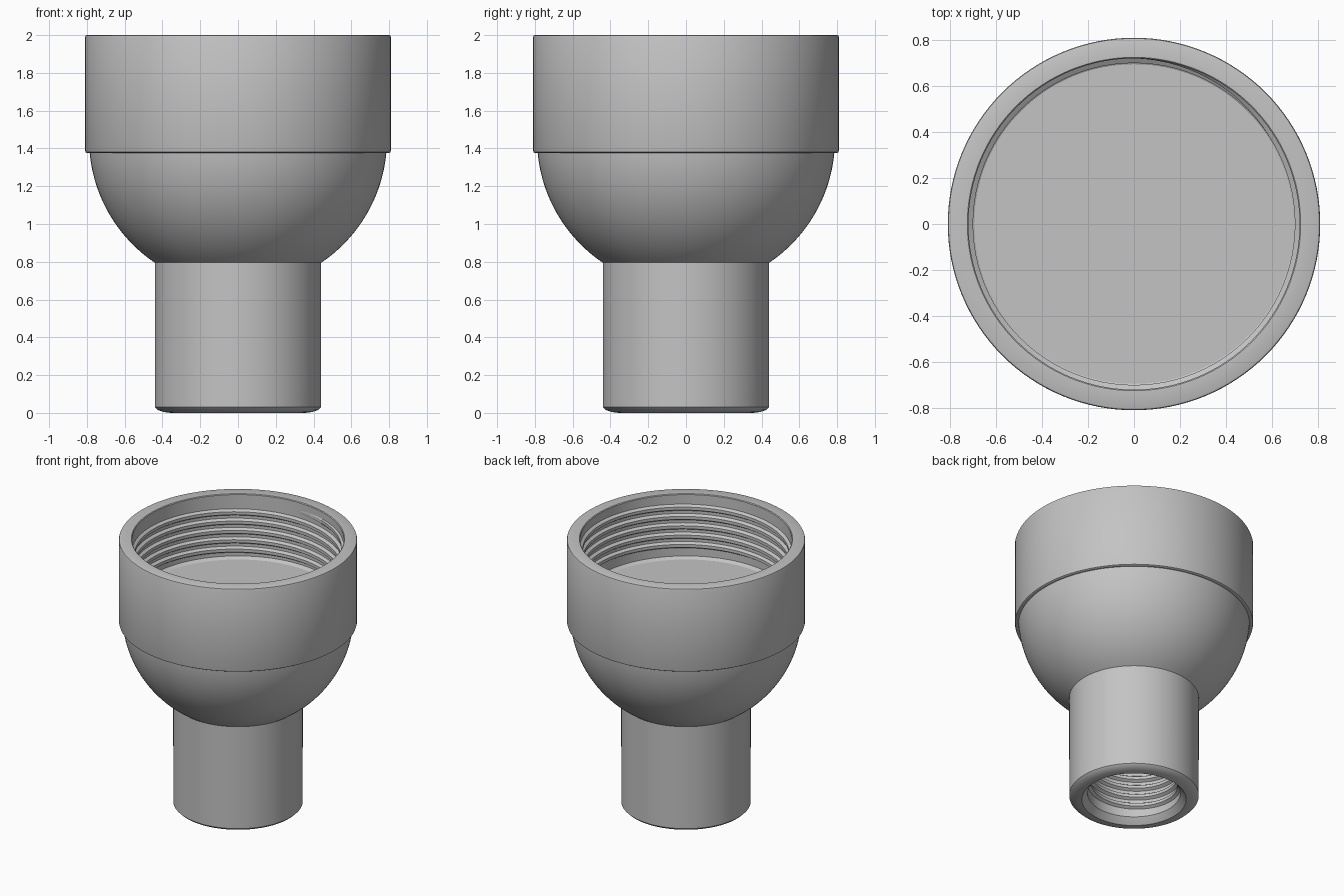
import bpy
import bmesh
from math import cos, sin, pi, sqrt, radians

if "Cube" in bpy.data.objects:
    bpy.data.objects.remove(bpy.data.objects["Cube"])

GREY = (0.55, 0.55, 0.55, 1)
grey = bpy.data.materials.new("plain_grey")
grey.use_nodes = True
grey.diffuse_color = GREY
grey.node_tree.nodes["Principled BSDF"].inputs["Base Color"].default_value = GREY


def finish(name, bm, angle):
    bmesh.ops.recalc_face_normals(bm, faces=bm.faces)
    mesh = bpy.data.meshes.new(name)
    bm.to_mesh(mesh)
    bm.free()
    mesh.materials.append(grey)
    obj = bpy.data.objects.new(name, mesh)
    bpy.context.collection.objects.link(obj)
    bpy.ops.object.select_all(action="DESELECT")
    obj.select_set(True)
    bpy.context.view_layer.objects.active = obj
    bpy.ops.object.shade_smooth_by_angle(angle=radians(angle))
    return obj


def lathe(name, profile, steps=128):
    """Spin an (r, z) profile around the z axis."""
    bm = bmesh.new()
    verts = [bm.verts.new((r, 0, z)) for r, z in profile]
    edges = [bm.edges.new(pair) for pair in zip(verts, verts[1:])]
    bmesh.ops.spin(bm, geom=verts + edges, cent=(0, 0, 0), axis=(0, 0, 1),
                   angle=2 * pi, steps=steps, use_duplicate=False)
    bmesh.ops.remove_doubles(bm, verts=bm.verts, dist=0.0005)
    return finish(name, bm, 28)


def thread(name, radius, depth, z0, pitch, turns, steps=96):
    """Helical ridge on the inside of a bore, fading out at both ends."""
    bm = bmesh.new()
    base = radius + 0.006
    rings = []
    count = int(turns * steps)
    for i in range(count + 1):
        a = 2 * pi * i / steps
        fade = min(1, i / (steps / 5), (count - i) / (steps / 5))
        crest = base - (depth + 0.006) * fade
        z = z0 + pitch * i / steps
        section = ((base, -0.4), (crest, -0.16), (crest, 0.16), (base, 0.4))
        rings.append([bm.verts.new((r * cos(a), r * sin(a), z + k * pitch))
                      for r, k in section])
    for p, q in zip(rings, rings[1:]):
        for k in range(4):
            n = (k + 1) % 4
            bm.faces.new((p[k], p[n], q[n], q[k]))
    return finish(name, bm, 25)


# Spherical bowl between the collar and the stem
CENTRE, RADIUS, TOP, BOTTOM = 1.449, 0.7885, 1.376, 0.795
bowl = []
for i in range(25):
    z = TOP + (BOTTOM - TOP) * i / 24
    bowl.append((sqrt(RADIUS ** 2 - (z - CENTRE) ** 2), z))

# Socket floor, socket wall, rim and collar
socket = [(0, 1.52), (0.695, 1.52), (0.72, 1.535), (0.72, 1.995), (0.725, 2.0)]
collar = [(0.80, 2.0), (0.807, 1.997), (0.81, 1.99),
          (0.81, 1.39), (0.807, 1.38), (0.80, 1.376)]

# Stem with bevelled foot, then the blind bore
stem = [(0.44, 0.03), (0.425, 0.015), (0.39, 0.004), (0.355, 0.0)]
bore = [(0.35, 0.004), (0.315, 0.045), (0.315, 0.60), (0, 0.60)]

lathe("adapter_body", socket + collar + bowl + stem + bore)

# Internal threads
thread("socket_thread", 0.72, 0.02, 1.56, 0.07, 5.3)
thread("stem_thread", 0.315, 0.02, 0.085, 0.07, 6.8)
